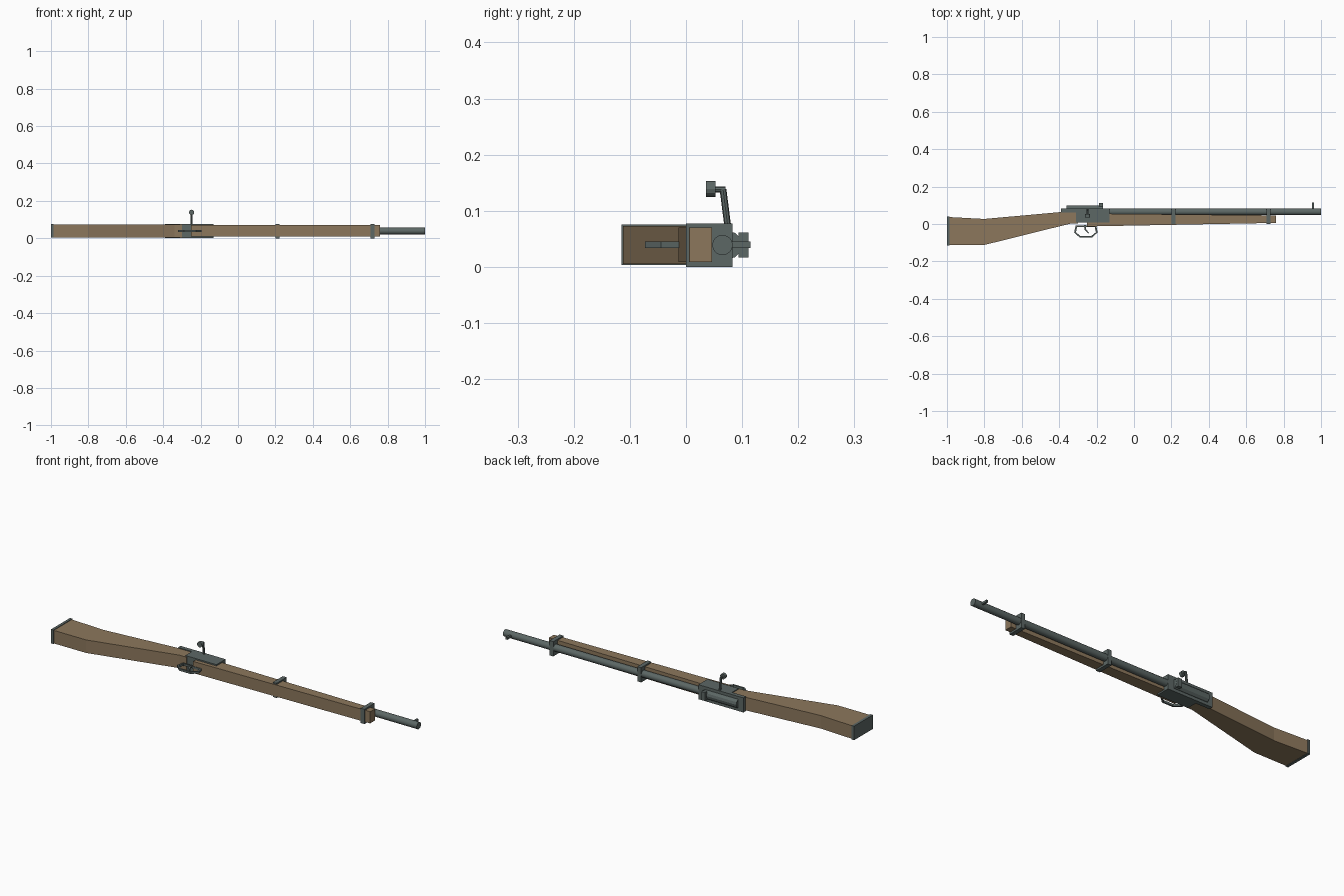
import bpy, bmesh, math
from mathutils import Vector

if "Cube" in bpy.data.objects:
    bpy.data.objects.remove(bpy.data.objects["Cube"])


def material(name, color):
    m = bpy.data.materials.new(name)
    m.diffuse_color = (*color, 1)
    m.use_nodes = True
    m.node_tree.nodes["Principled BSDF"].inputs["Base Color"].default_value = m.diffuse_color
    return m


WOOD = material("walnut wood", (0.262, 0.185, 0.107))
STEEL = material("blued steel", (0.107, 0.136, 0.13))
ZC = 0.039  # mid plane of the rifle


def finish(name, bm, mat):
    bmesh.ops.recalc_face_normals(bm, faces=bm.faces)
    me = bpy.data.meshes.new(name)
    bm.to_mesh(me)
    bm.free()
    me.materials.append(mat)
    ob = bpy.data.objects.new(name, me)
    bpy.context.collection.objects.link(ob)
    return ob


def prism(name, pts, z0, z1, mat):
    """Extrude a side profile (x, y) from z0 to z1."""
    bm = bmesh.new()
    face = bm.faces.new([bm.verts.new((x, y, z0)) for x, y in pts])
    ext = bmesh.ops.extrude_face_region(bm, geom=[face])
    vs = [v for v in ext["geom"] if isinstance(v, bmesh.types.BMVert)]
    bmesh.ops.translate(bm, verts=vs, vec=(0, 0, z1 - z0))
    return finish(name, bm, mat)


def box(name, x0, x1, y0, y1, z0, z1, mat=STEEL):
    return prism(name, [(x0, y0), (x1, y0), (x1, y1), (x0, y1)], z0, z1, mat)


def rod(name, a, b, r, sides, smooth=False):
    a, b = Vector(a), Vector(b)
    bm = bmesh.new()
    bmesh.ops.create_cone(bm, cap_ends=True, segments=sides, radius1=r,
                          radius2=r, depth=(b - a).length)
    rot = (b - a).to_track_quat('Z', 'Y')
    for v in bm.verts:
        v.co = rot @ v.co + (a + b) / 2
    ob = finish(name, bm, STEEL)
    if smooth:
        bpy.context.view_layer.objects.active = ob
        ob.select_set(True)
        bpy.ops.object.shade_smooth_by_angle(angle=math.radians(40))
        ob.select_set(False)
    return ob


# Wooden stock
prism("butt_stock", [(-0.988, 0.037), (-0.8, 0.027), (-0.39, 0.064), (-0.3, 0.066),
                     (-0.3, 0.002), (-0.34, 0.002), (-0.8, -0.112), (-0.988, -0.112)],
      0.005, 0.073, WOOD)
prism("fore_stock", [(-0.25, -0.013), (0.76, 0.006), (0.76, 0.046), (-0.14, 0.055),
                     (-0.25, 0.055)], 0.009, 0.07, WOOD)
box("butt_plate", -1, -0.986, -0.115, 0.04, 0.003, 0.076)

# Receiver: long top with a deeper magazine section
prism("receiver", [(-0.39, 0.062), (-0.31, 0.062), (-0.31, 0.008), (-0.13, 0.008),
                   (-0.13, 0.083), (-0.39, 0.083)], 0.001, 0.077, STEEL)
rod("bolt_body", (-0.36, 0.075, ZC), (-0.165, 0.075, ZC), 0.025, 12)

# Barrel, bands and sights
rod("barrel", (-0.14, 0.065, ZC), (1, 0.065, ZC), 0.018, 24, True)
for name, x in (("rear_band", 0.212), ("front_band", 0.72)):
    box(name, x - 0.011, x + 0.011, 0.0, 0.083, 0.0, 0.077)
box("rear_sight", -0.188, -0.166, 0.094, 0.111, 0.017, 0.061)
box("front_sight", 0.952, 0.962, 0.082, 0.115, 0.034, 0.045)

# Bolt handle
rod("bolt_handle", (-0.248, 0.076, 0.06), (-0.248, 0.066, 0.138), 0.006, 8)
rod("bolt_elbow", (-0.248, 0.07, 0.138), (-0.248, 0.048, 0.138), 0.005, 8)
rod("bolt_knob", (-0.248, 0.053, 0.139), (-0.248, 0.036, 0.139), 0.014, 12)

# Trigger guard: closed loop made as two matching outlines
outer = [(-0.312, -0.008), (-0.32, -0.045), (-0.29, -0.073), (-0.225, -0.073),
         (-0.194, -0.045), (-0.202, -0.008)]
mid = Vector((-0.257, -0.0405))
bm = bmesh.new()
rings = []
for z in (0.034, 0.045):
    for inset in (0, 0.009):
        ring = []
        for x, y in outer:
            sx, sy = x - mid.x, y - mid.y
            ring.append(bm.verts.new((mid.x + sx * (1 - inset / 0.06),
                                      mid.y + sy * (1 - inset / 0.0325 * 0.85), z)))
        rings.append(ring)
n = len(outer)
for a, b in ((0, 1), (1, 3), (3, 2), (2, 0)):
    for i in range(n):
        j = (i + 1) % n
        bm.faces.new([rings[a][i], rings[a][j], rings[b][j], rings[b][i]])
finish("trigger_guard", bm, STEEL)

# Trigger
prism("trigger", [(-0.268, -0.005), (-0.256, -0.005), (-0.256, -0.028), (-0.24, -0.048),
                  (-0.246, -0.05), (-0.264, -0.032)], 0.036, 0.043, STEEL)
